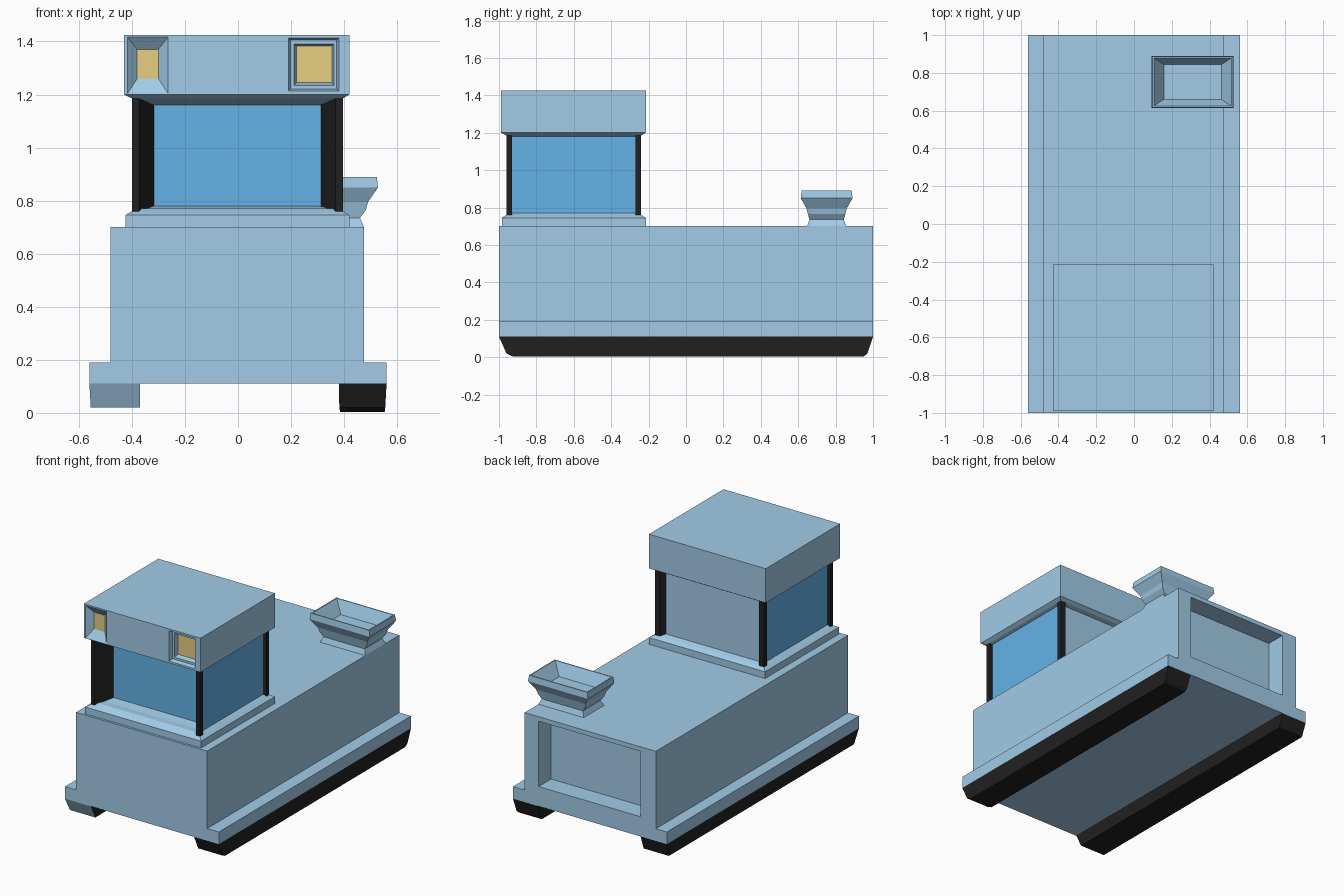
import bpy, bmesh


def material(name, rgb):
    m = bpy.data.materials.new(name)
    m.diffuse_color = (*rgb, 1)
    return m


BLUE = material("body_blue", (0.36, 0.60, 0.80))
BLACK = material("black", (0.015, 0.015, 0.015))
GLASS = material("window_blue", (0.13, 0.45, 0.80))
GOLD = material("lamp_gold", (0.80, 0.62, 0.22))


def loft(name, rings, mat, axis="z"):
    """Join rectangles (a0, a1, b0, b1, level) stacked along z or y."""
    polys = [[(a0, b0, c), (a1, b0, c), (a1, b1, c), (a0, b1, c)]
             for a0, a1, b0, b1, c in rings]
    if axis == "y":
        polys = [[(a, c, b) for a, b, c in p] for p in polys]
    return skin(name, polys, mat)


def skin(name, polys, mat):
    bm = bmesh.new()
    loops = [[bm.verts.new(co) for co in p] for p in polys]
    n = len(loops[0])
    for lo, hi in zip(loops, loops[1:]):
        for i in range(n):
            j = (i + 1) % n
            bm.faces.new((lo[i], lo[j], hi[j], hi[i]))
    bm.faces.new(loops[0])
    bm.faces.new(loops[-1])
    bmesh.ops.recalc_face_normals(bm, faces=bm.faces)
    me = bpy.data.meshes.new(name)
    bm.to_mesh(me)
    bm.free()
    me.materials.append(mat)
    ob = bpy.data.objects.new(name, me)
    bpy.context.collection.objects.link(ob)
    return ob


def box(name, x0, x1, y0, y1, z0, z1, mat):
    return loft(name, [(x0, x1, y0, y1, z0), (x0, x1, y0, y1, z1)], mat)


def cut(target, cutter):
    mod = target.modifiers.new("recess", "BOOLEAN")
    mod.operation = "DIFFERENCE"
    mod.solver = "EXACT"
    mod.object = cutter
    bpy.context.view_layer.objects.active = target
    bpy.ops.object.modifier_apply(modifier=mod.name)
    bpy.data.objects.remove(cutter)


# Hull with a recessed rear panel, on a wider deck
box("deck", -0.56, 0.56, -1, 1, 0.11, 0.19, BLUE)
loft("hull", [(-0.48, 0.475, 0.19, 0.70, -1), (-0.48, 0.475, 0.19, 0.70, 1),
              (-0.37, 0.373, 0.24, 0.67, 1), (-0.37, 0.373, 0.24, 0.67, 0.87)],
     BLUE, "y")

# Runners; the left one has a blue front
left = loft("left_runner", [(-0.56, -0.37, -1, 1, 0.11),
                            (-0.555, -0.37, -0.955, 0.97, 0.02)], BLACK)
left.data.materials.append(BLUE)
for f in left.data.polygons:
    if f.normal.y < -0.5:
        f.material_index = 1
loft("right_runner", [(0.38, 0.56, -1, 1, 0.11), (0.382, 0.555, -0.96, 0.97, 0.02),
                      (0.385, 0.553, -0.925, 0.95, 0.003)], BLACK)

# Cab base and header, with sloped sills at the front window
loft("cab_base", [(-0.425, 0.42, -0.985, -0.215, 0.70), (-0.425, 0.42, -0.985, -0.215, 0.745),
                  (-0.40, 0.395, -0.96, -0.24, 0.76), (-0.38, 0.375, -0.94, -0.27, 0.77)], BLUE)
loft("front_sill", [(-0.40, 0.395, -0.96, -0.3, 0.76), (-0.315, 0.305, -0.84, -0.3, 0.78)], BLUE)
loft("cab_header", [(-0.43, 0.42, -0.99, -0.215, 1.20), (-0.40, 0.395, -0.96, -0.24, 1.185),
                    (-0.38, 0.375, -0.94, -0.27, 1.18)], BLUE)
loft("front_header", [(-0.40, 0.395, -0.96, -0.3, 1.185), (-0.315, 0.305, -0.84, -0.3, 1.16)], BLUE)

# Windows and rear panel
box("front_window", -0.37, 0.365, -0.84, -0.5, 0.76, 1.185, GLASS)
box("left_window", -0.38, -0.365, -0.935, -0.265, 0.76, 1.185, GLASS)
box("right_window", 0.36, 0.375, -0.935, -0.265, 0.76, 1.185, GLASS)
box("cab_rear_panel", -0.36, 0.355, -0.30, -0.27, 0.76, 1.185, BLUE)

# Corner pillars, mirrored about the cab centre line
front = [(-0.3975, -0.96), (-0.37, -0.96), (-0.3125, -0.835), (-0.37, -0.835),
         (-0.37, -0.93), (-0.3975, -0.93)]
rear = [(-0.3975, -0.24), (-0.36, -0.24), (-0.335, -0.275), (-0.37, -0.275),
        (-0.37, -0.27), (-0.3975, -0.27)]
for end, plan in (("front", front), ("rear", rear)):
    for side, s in (("left", 1), ("right", -1)):
        skin(f"{end}_{side}_pillar",
             [[(s * x - 0.0025, y, z) for x, y in plan] for z in (0.755, 1.19)], BLACK)

# Roof with a funnel-shaped lamp recess and a stepped lamp recess
roof = box("cab_roof", -0.43, 0.42, -0.99, -0.215, 1.20, 1.425, BLUE)
cut(roof, loft("left_cutter", [(-0.416, -0.264, 1.204, 1.416, -1.0),
                               (-0.416, -0.264, 1.204, 1.416, -0.99),
                               (-0.38, -0.30, 1.26, 1.37, -0.955)], BLUE, "y"))
cut(roof, loft("right_cutter", [(0.19, 0.38, 1.213, 1.413, -1.0),
                                (0.19, 0.38, 1.213, 1.413, -0.99),
                                (0.198, 0.372, 1.221, 1.405, -0.965),
                                (0.212, 0.362, 1.235, 1.391, -0.965),
                                (0.22, 0.354, 1.245, 1.383, -0.935)], BLUE, "y"))
box("left_lamp", -0.38, -0.30, -0.957, -0.95, 1.26, 1.37, GOLD)
box("right_lamp", 0.22, 0.354, -0.937, -0.93, 1.245, 1.383, GOLD)

# Flared square funnel, hollow at the top
profile = [(0.165, 0.105, 0.70), (0.15, 0.092, 0.735), (0.172, 0.10, 0.765),
           (0.18, 0.108, 0.795), (0.218, 0.138, 0.85), (0.213, 0.134, 0.89),
           (0.205, 0.127, 0.89), (0.152, 0.092, 0.81)]
loft("funnel", [(0.31 - hx, 0.31 + hx, 0.752 - hy, 0.752 + hy, z) for hx, hy, z in profile], BLUE)
